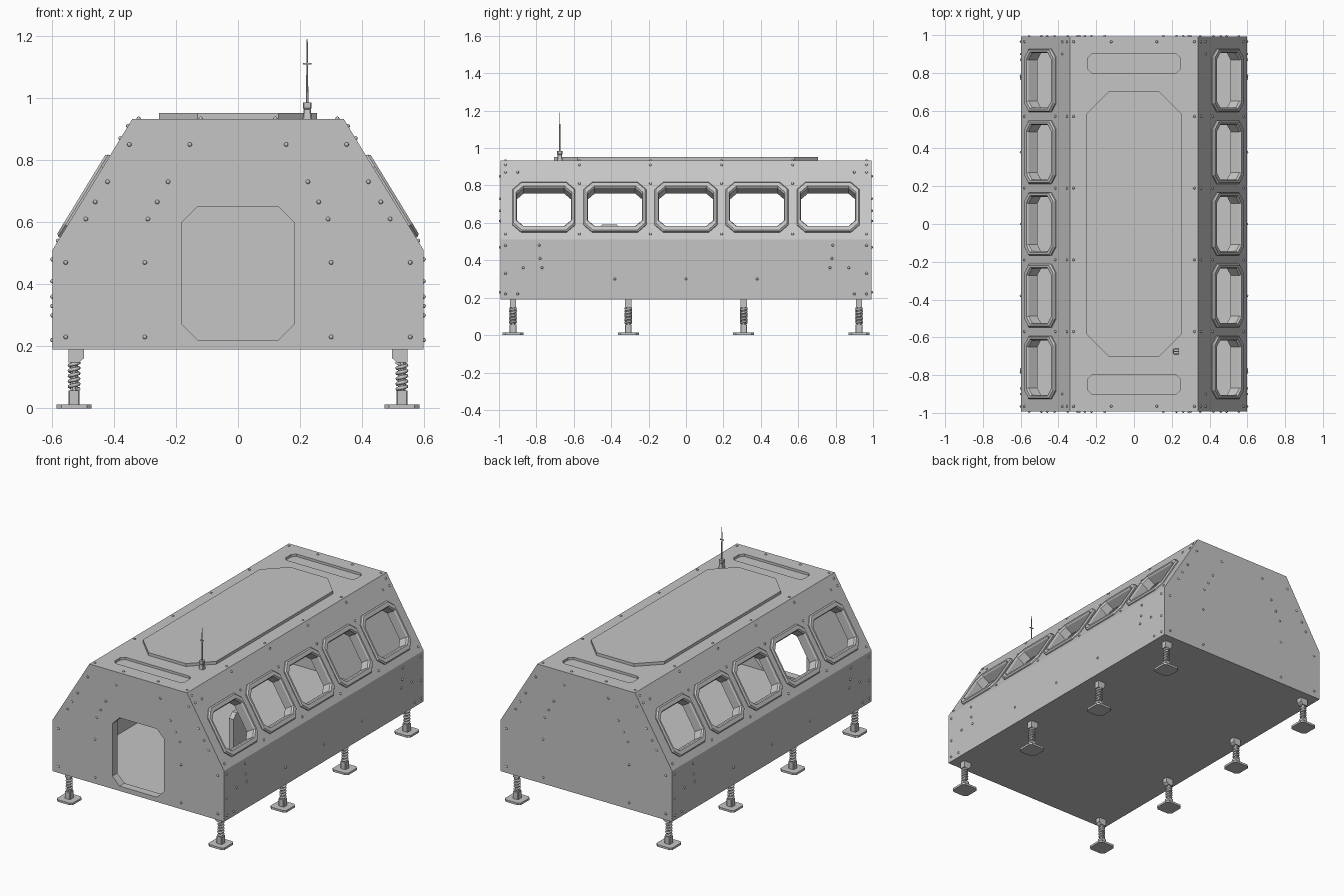
import bpy, bmesh
from math import cos, sin, pi, radians
from mathutils import Matrix, Vector

if "Cube" in bpy.data.objects:
    bpy.data.objects.remove(bpy.data.objects["Cube"], do_unlink=True)

grey = bpy.data.materials.new("hull grey")
grey.use_nodes = True
grey.diffuse_color = (0.56, 0.56, 0.56, 1)
grey.node_tree.nodes["Principled BSDF"].inputs["Base Color"].default_value = (0.56, 0.56, 0.56, 1)


def make(name, bm):
    """Turn a bmesh into a linked grey object."""
    bmesh.ops.recalc_face_normals(bm, faces=bm.faces)
    mesh = bpy.data.meshes.new(name)
    bm.to_mesh(mesh)
    bm.free()
    mesh.materials.append(grey)
    ob = bpy.data.objects.new(name, mesh)
    bpy.context.collection.objects.link(ob)
    return ob


def octagon(w, h, cut):
    """Rectangle with its four corners cut off."""
    x, y = w / 2, h / 2
    return [(x, cut - y), (x, y - cut), (x - cut, y), (cut - x, y),
            (-x, y - cut), (-x, cut - y), (cut - x, -y), (x - cut, -y)]


def loft(bm, rings, mat=Matrix(), hollow=False):
    """Skin (outline, height) rings; cap them, or close them into a frame."""
    loops = [[bm.verts.new(mat @ Vector((x, y, z))) for x, y in pts] for pts, z in rings]
    pairs = list(zip(loops, loops[1:]))
    if hollow:
        pairs.append((loops[-1], loops[0]))
    else:
        bm.faces.new(loops[0])
        bm.faces.new(loops[-1])
    for a, b in pairs:
        for i in range(len(a)):
            j = (i + 1) % len(a)
            bm.faces.new((a[i], a[j], b[j], b[i]))


def solid(name, pts, z0, z1, mat=Matrix()):
    bm = bmesh.new()
    loft(bm, [(pts, z0), (pts, z1)], mat)
    return make(name, bm)


def carve(target, cutter):
    """Cut one object out of another and discard the cutter."""
    cutter.hide_render = True
    mod = target.modifiers.new("cut", "BOOLEAN")
    mod.operation, mod.solver, mod.object = "DIFFERENCE", "EXACT", cutter
    bpy.context.view_layer.objects.active = target
    bpy.ops.object.modifier_apply(modifier=mod.name)
    bpy.data.objects.remove(cutter, do_unlink=True)


def mirrored(pts):
    return pts + [(-x, z) for x, z in reversed(pts)]


UPRIGHT = Matrix.Rotation(pi / 2, 4, "X")
HALF_W, KNEE, ROOF_W, ROOF, BASE, END = 0.598, 0.51, 0.34, 0.933, 0.19, 0.993
slope_dir = Vector((ROOF_W - HALF_W, 0, ROOF - KNEE)).normalized()


def slope_matrix(side, y, z):
    """Frame lying on a sloped wall: x along the hull, y up the slope, z outward."""
    t = (z - KNEE) / (ROOF - KNEE)
    x = HALF_W + t * (ROOF_W - HALF_W)
    m = Matrix.Identity(4)
    m.col[0] = (0, side, 0, 0)
    m.col[1] = (side * slope_dir.x, 0, slope_dir.z, 0)
    m.col[2] = (side * slope_dir.z, 0, -slope_dir.x, 0)
    m.col[3] = (side * x, y, z, 1)
    return m


# Hull shell: outer profile with the room, door and roof pockets carved out
hull = solid("hull", mirrored([(HALF_W, BASE), (HALF_W, KNEE), (ROOF_W, ROOF)]), -END, END, UPRIGHT)
carve(hull, solid("room_cutter", mirrored([(0.548, 0.21), (0.548, 0.495), (0.306, 0.89)]),
                  0.05 - END, END - 0.05, UPRIGHT))
carve(hull, solid("door_cutter", octagon(0.36, 0.43, 0.04 + 0.01), 0.9, 1.1,
                  Matrix.Translation((0, 0, 0.435)) @ UPRIGHT))
for y in (-0.85, 0.85):
    carve(hull, solid("pocket_cutter", octagon(0.49, 0.1, 0.022), -0.015, 0.1,
                      Matrix.Translation((0, y, ROOF))))

# Windows: openings in the sloped walls and raised chamfered frames
holes, frames = bmesh.new(), bmesh.new()
for side in (-1, 1):
    for i in range(-2, 3):
        m = slope_matrix(side, i * 0.38, 0.682)
        loft(holes, [(octagon(0.305, 0.255, 0.04), -0.1), (octagon(0.305, 0.255, 0.04), 0.1)], m)
        loft(frames, [(octagon(0.335, 0.31, 0.045), -0.01), (octagon(0.335, 0.31, 0.045), 0.006),
                      (octagon(0.322, 0.296, 0.042), 0.014), (octagon(0.3, 0.25, 0.038), 0.014),
                      (octagon(0.288, 0.238, 0.036), 0.004), (octagon(0.288, 0.238, 0.036), -0.051)],
             m, hollow=True)
carve(hull, make("window_cutter", holes))
make("window_frames", frames)

# Raised roof hatch panel
solid("roof_panel", octagon(0.51, 1.41, 0.125), -0.01, 0.018, Matrix.Translation((0, 0, ROOF)))

# Seat back inside, near the front
solid("seat_back", octagon(0.14, 0.38, 0.03), -0.015, 0.015,
      Matrix.Translation((0.29, -0.41, 0.4)) @ Matrix.Rotation(pi / 2, 4, "Z") @ UPRIGHT)

# Antenna: tapered foot, thin mast and short crossbar
antenna = bmesh.new()
at = Matrix.Translation((0.223, -0.675, ROOF))
loft(antenna, [(octagon(s, s, s / 8), z) for s, z in
               ((0.032, -0.005), (0.022, 0.03), (0.028, 0.034), (0.028, 0.052))], at)
loft(antenna, [(octagon(s, s, s / 4), z) for s, z in ((0.007, 0.05), (0.006, 0.18), (0.003, 0.257))], at)
loft(antenna, [(octagon(0.026, 0.006, 0.001), 0.174), (octagon(0.026, 0.006, 0.001), 0.179)], at)
make("antenna", antenna)

# Legs: foot plate, stem, spring core and chamfered bracket, sharing one mesh
leg = bmesh.new()
for w, d, cut, z0, z1 in ((0.112, 0.112, 0.015, 0, 0.013), (0.036, 0.036, 0.003, 0.013, 0.058),
                          (0.024, 0.024, 0.007, 0.055, 0.16)):
    loft(leg, [(octagon(w, d, cut), z0), (octagon(w, d, cut), z1)])
loft(leg, [([(-0.018, 0.148), (0.016, 0.148), (0.032, 0.162), (0.032, BASE), (-0.018, BASE)], z)
           for z in (-0.017, 0.017)], UPRIGHT)
leg_mesh = make("leg", leg)

# Coil spring around each leg core
coil = bpy.data.curves.new("spring", "CURVE")
coil.dimensions = "3D"
coil.bevel_depth, coil.bevel_resolution, coil.use_fill_caps = 0.006, 1, True
path = coil.splines.new("POLY")
steps = 70
path.points.add(steps)
for i, p in enumerate(path.points):
    a = i / steps * 5 * 2 * pi
    p.co = (0.015 * cos(a), 0.015 * sin(a), 0.062 + 0.085 * i / steps, 1)
coil.materials.append(grey)
spring = bpy.data.objects.new("spring", coil)
bpy.context.collection.objects.link(spring)

for side in (-1, 1):
    for i in range(4):
        spot = Matrix.Translation((side * 0.528, -0.925 + i * 0.6167, 0))
        spin = Matrix.Rotation(0 if side < 0 else pi, 4, "Z")
        for source in (leg_mesh, spring):
            copy = bpy.data.objects.new(source.name + "_copy", source.data)
            copy.matrix_world = spot @ spin
            bpy.context.collection.objects.link(copy)
for source in (leg_mesh, spring):
    bpy.data.objects.remove(source, do_unlink=True)

# Rivets: small domes mirrored over the ends, walls, slopes and roof
end_spots = [(0.35, 0.85), (0.155, 0.85), (0.42, 0.73), (0.225, 0.73), (0.46, 0.665), (0.26, 0.665),
             (0.49, 0.61), (0.29, 0.61), (0.555, 0.47), (0.3, 0.47), (0.555, 0.23), (0.3, 0.23)]
wall_spots = [(0, 0.3), (0.38, 0.3), (0.77, 0.36), (0.78, 0.41), (0.785, 0.48), (0.87, 0.36),
              (0.9, 0.22), (0.965, 0.22), (0.965, 0.33), (0.965, 0.48)]
slope_spots = [(0.19, 0.54), (0.57, 0.54), (0.965, 0.54), (0.19, 0.81), (0.57, 0.81),
               (0.9, 0.87), (0.965, 0.87), (0.19, 0.91), (0.57, 0.91), (0.965, 0.91)]
roof_spots = [(0.32, 0.19), (0.32, 0.57), (0.32, 0.965), (0.12, 0.965)]

spots = set()
for sx in (-1, 1):
    for sy in (-1, 1):
        spots |= {(sx * x, sy * END, z) for x, z in end_spots}
        spots |= {(sx * HALF_W, sy * y, z) for y, z in wall_spots}
        spots |= {tuple(slope_matrix(sx, sy * y, z).translation) for y, z in slope_spots}
        spots |= {(sx * x, sy * y, ROOF) for x, y in roof_spots}
rivets = bmesh.new()
for spot in spots:
    bmesh.ops.create_uvsphere(rivets, u_segments=8, v_segments=6, radius=0.007,
                              matrix=Matrix.Translation(spot))
rivet_ob = make("rivets", rivets)
bpy.ops.object.select_all(action="DESELECT")
rivet_ob.select_set(True)
bpy.context.view_layer.objects.active = rivet_ob
bpy.ops.object.shade_smooth_by_angle(angle=radians(50))
